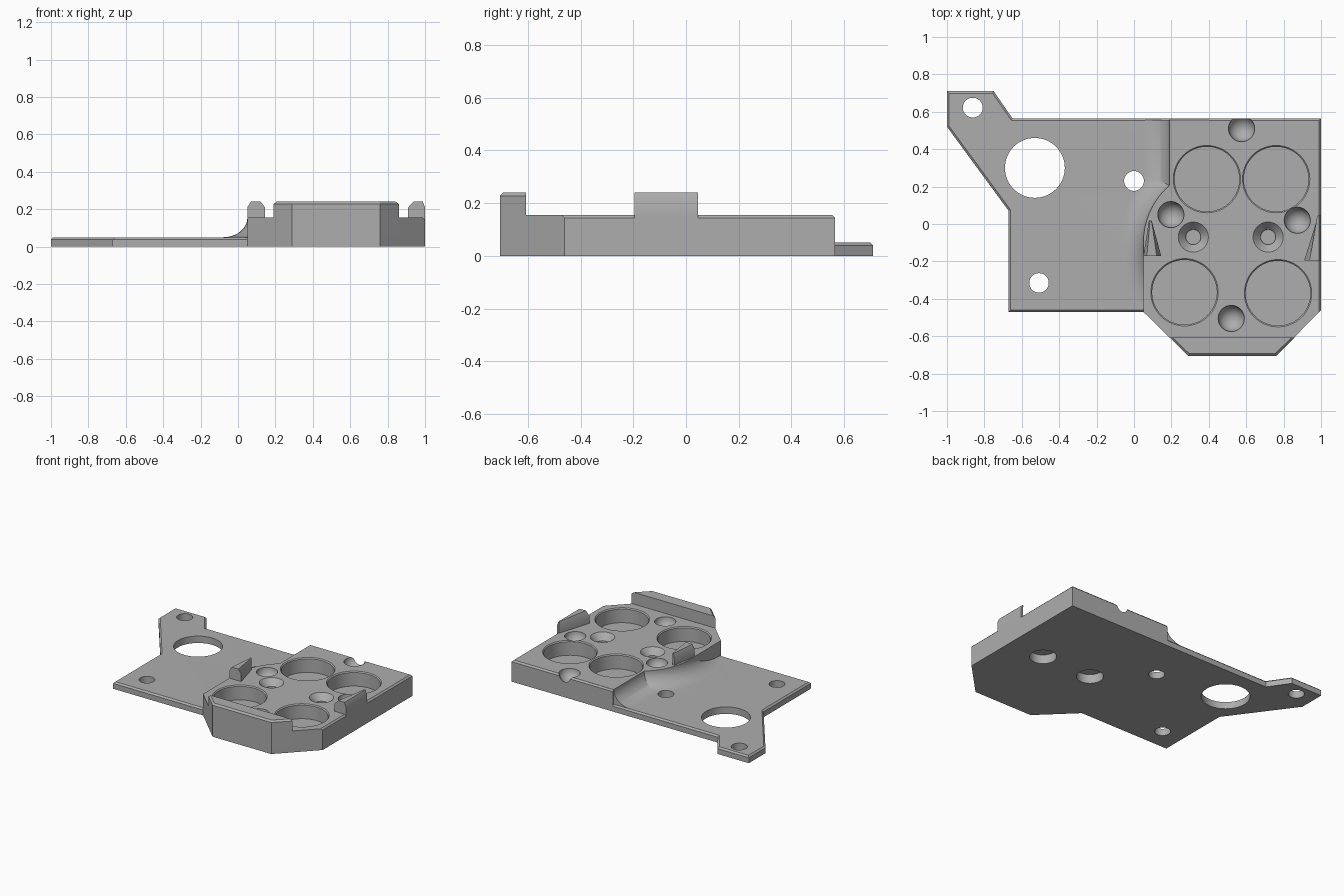
import bpy, bmesh, math

cube = bpy.data.objects.get("Cube")
if cube:
    bpy.data.objects.remove(cube, do_unlink=True)

GREY = (0.42, 0.42, 0.42, 1)
grey = bpy.data.materials.new("plain grey")
grey.use_nodes = True
grey.diffuse_color = GREY
grey.node_tree.nodes["Principled BSDF"].inputs["Base Color"].default_value = GREY

PLATE_TOP, BLOCK_TOP, LIP_TOP = 0.05, 0.155, 0.24


def finish(name, bm):
    bmesh.ops.recalc_face_normals(bm, faces=bm.faces)
    mesh = bpy.data.meshes.new(name)
    bm.to_mesh(mesh)
    bm.free()
    obj = bpy.data.objects.new(name, mesh)
    bpy.context.collection.objects.link(obj)
    mesh.materials.append(grey)
    return obj


def prism(name, outline, z0, z1, chamfer=0, rule=lambda mid: True):
    """Extruded outline; top edges whose midpoint passes the rule are chamfered."""
    bm = bmesh.new()
    face = bm.faces.new([bm.verts.new((x, y, z0)) for x, y in outline])
    geom = bmesh.ops.extrude_face_region(bm, geom=[face])["geom"]
    top = [v for v in geom if isinstance(v, bmesh.types.BMVert)]
    bmesh.ops.translate(bm, verts=top, vec=(0, 0, z1 - z0))
    bmesh.ops.recalc_face_normals(bm, faces=bm.faces)
    if chamfer:
        edges = [e for e in bm.edges if all(v in top for v in e.verts)
                 and rule((e.verts[0].co + e.verts[1].co) / 2)]
        bmesh.ops.bevel(bm, geom=edges, offset=chamfer, segments=1, affect='EDGES')
    return finish(name, bm)


def lathe(name, centre, profile, steps=64):
    """Solid of revolution; the profile starts and ends on the axis."""
    bm = bmesh.new()
    verts = [bm.verts.new((centre[0] + r, centre[1], z)) for r, z in profile]
    edges = [bm.edges.new(pair) for pair in zip(verts, verts[1:])]
    bmesh.ops.spin(bm, geom=verts + edges, cent=(*centre, 0), axis=(0, 0, 1),
                   angle=math.tau, steps=steps, use_duplicate=False)
    bmesh.ops.remove_doubles(bm, verts=bm.verts, dist=1e-5)
    return finish(name, bm)


def tab(name, outline):
    """Upright wedge whose upper edges lean inwards."""
    bm = bmesh.new()
    mid = sum(x for x, y in outline) / len(outline)
    rings = [[bm.verts.new((mid + (x - mid) * s, y, z)) for x, y in outline]
             for z, s in ((0.1, 1), (0.21, 1), (LIP_TOP, 0.55))]
    n = len(outline)
    for low, high in zip(rings, rings[1:]):
        for i in range(n):
            j = (i + 1) % n
            bm.faces.new((low[i], low[j], high[j], high[i]))
    bm.faces.new(rings[0])
    bm.faces.new(rings[-1])
    return finish(name, bm)


def combine(body, other, operation):
    mod = body.modifiers.new(other.name, 'BOOLEAN')
    mod.operation, mod.solver, mod.object = operation, 'EXACT', other
    bpy.context.view_layer.objects.active = body
    bpy.ops.object.modifier_apply(modifier=mod.name)
    bpy.data.objects.remove(other, do_unlink=True)


# Thin mounting plate with chamfered rim
body = prism("mounting_body", [
    (-1, 0.71), (-0.75, 0.71), (-0.65, 0.565), (0.4, 0.565), (0.4, -0.3),
    (0.05, -0.47), (-0.67, -0.47), (-0.67, 0.07), (-1, 0.52)], 0, PLATE_TOP, 0.011)

# Raised block, chamfered along the back and the outer side
block = prism("block", [
    (0.19, 0.565), (1, 0.565), (1, -0.46), (0.76, -0.705), (0.29, -0.705),
    (0.05, -0.47), (0.05, -0.1), (0.19, 0.2)], 0, BLOCK_TOP, 0.011,
    lambda mid: mid.y > 0.5 or mid.x > 0.99)

# Concave sweep from plate to block: one round part, one straight part
ARC = [(0.13 * (1 - math.sin(a)), PLATE_TOP + (BLOCK_TOP - PLATE_TOP) * (1 - math.cos(a)))
       for a in [math.pi / 2 * i / 12 for i in range(13)]]
round_fillet = lathe("round_fillet", (0.456, -0.1),
                     [(0, 0.02), (0.536, 0.02)] + [(0.406 + d, z) for d, z in ARC]
                     + [(0, BLOCK_TOP)], 96)

bm = bmesh.new()
section = [(0.4, 0.02), (0.06, 0.02)] + [(0.19 - d, z) for d, z in ARC] + [(0.4, BLOCK_TOP)]
face = bm.faces.new([bm.verts.new((x, 0.2, z)) for x, z in section])
geom = bmesh.ops.extrude_face_region(bm, geom=[face])["geom"]
bmesh.ops.translate(bm, verts=[v for v in geom if isinstance(v, bmesh.types.BMVert)],
                    vec=(0, 0.355, 0))
straight_fillet = finish("straight_fillet", bm)

# Front lip and the two side tabs
lip = prism("front_lip", [(0.19, -0.607), (0.29, -0.705), (0.76, -0.705), (0.86, -0.607)],
            0.05, LIP_TOP, 0.012, lambda mid: mid.y < -0.61)
right_tab = tab("right_tab", [(0.05, -0.17), (0.145, -0.17), (0.094, 0.02), (0.08, 0.02)])
left_tab = tab("left_tab", [(1, -0.195), (1, 0.045), (0.985, 0.045), (0.91, -0.195)])

for part in (block, round_fillet, straight_fillet, lip, right_tab, left_tab):
    combine(body, part, 'UNION')

# Round pockets with a slightly eased rim
for c in ((0.39, 0.24), (0.76, 0.24), (0.27, -0.365), (0.77, -0.37)):
    combine(body, lathe("pocket_cutter", c, [
        (0, 0.05), (0.173, 0.05), (0.173, 0.148), (0.187, 0.162), (0, 0.162)]), 'DIFFERENCE')

# Hemispherical dimples
BALL = [(0.07 * math.sin(a), BLOCK_TOP - 0.07 * math.cos(a))
        for a in [math.pi * i / 20 for i in range(21)]]
for c in ((0.575, 0.51), (0.197, 0.05), (0.873, 0.02), (0.52, -0.505)):
    combine(body, lathe("dimple_cutter", c, BALL, 40), 'DIFFERENCE')

# Countersunk screw seats above, wider bores below
for c in ((0.317, -0.07), (0.717, -0.07)):
    combine(body, lathe("seat_cutter", c, [
        (0, 0.08), (0.04, 0.08), (0.04, 0.11), (0.085, 0.16), (0, 0.16)], 48), 'DIFFERENCE')
    combine(body, lathe("bore_cutter", c, [
        (0, -0.02), (0.088, -0.02), (0.088, 0.065), (0, 0.065)], 48), 'DIFFERENCE')

# Through holes in the plate
for x, y, r in ((-0.53, 0.3, 0.16), (-0.862, 0.622, 0.053),
                (-0.508, -0.315, 0.052), (0, 0.23, 0.053)):
    combine(body, lathe("hole_cutter", (x, y), [(0, -0.1), (r, -0.1), (r, 0.3), (0, 0.3)]),
            'DIFFERENCE')

bpy.ops.object.select_all(action='DESELECT')
body.select_set(True)
bpy.context.view_layer.objects.active = body
bpy.ops.object.shade_smooth_by_angle(angle=math.radians(25))
